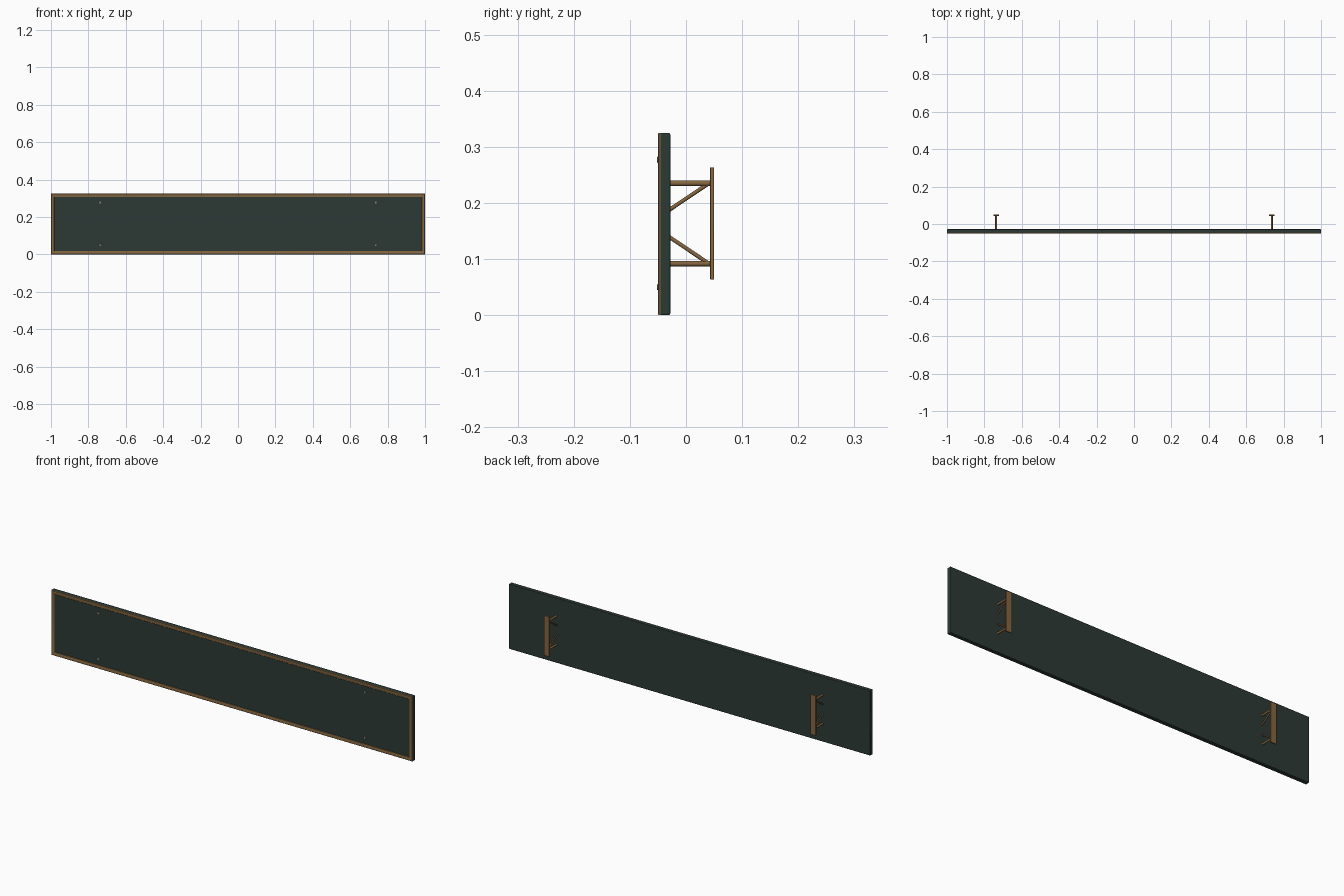
import bpy, bmesh, math
from mathutils import Vector

if "Cube" in bpy.data.objects:
    bpy.data.objects.remove(bpy.data.objects["Cube"])

def material(name, rgb):
    m = bpy.data.materials.new(name)
    m.diffuse_color = (*rgb, 1)
    m.use_nodes = True
    m.node_tree.nodes["Principled BSDF"].inputs["Base Color"].default_value = m.diffuse_color
    return m

GREEN = material("dark green paint", (0.025, 0.042, 0.035))
BROWN = material("bronze brown", (0.235, 0.135, 0.053))
STEEL = material("screw metal", (0.30, 0.27, 0.20))
H, MID = 0.325, 0.1635

def finish(ob, name, mat, bevel=0):
    ob.name = name
    ob.data.materials.append(mat)
    if bevel:
        b = ob.modifiers.new("bevel", 'BEVEL')
        b.width, b.segments = bevel, 3
    bpy.ops.object.select_all(action='DESELECT')
    ob.select_set(True)
    bpy.context.view_layer.objects.active = ob
    bpy.ops.object.shade_smooth_by_angle(angle=math.radians(35))
    return ob

def box(name, mat, lo, hi, bevel=0):
    lo, hi = Vector(lo), Vector(hi)
    bpy.ops.mesh.primitive_cube_add(size=1, location=(lo + hi) / 2)
    ob = bpy.context.object
    ob.scale = hi - lo
    bpy.ops.object.transform_apply(location=False, rotation=False, scale=True)
    return finish(ob, name, mat, bevel)

def rod(name, mat, a, b, r, sides=16, bevel=0):
    a, b = Vector(a), Vector(b)
    bpy.ops.mesh.primitive_cylinder_add(vertices=sides, radius=r,
                                        depth=(b - a).length, location=(a + b) / 2)
    ob = bpy.context.object
    ob.rotation_euler = (b - a).to_track_quat('Z', 'Y').to_euler()
    return finish(ob, name, mat, bevel)

# sign board with softened edges
box("sign_board", GREEN, (-1, -0.047, 0), (1, -0.028, H), 0.003)

# mitred moulding around the front: profile of (inset, y) swept round the rectangle
profile = [(0.0005, -0.044), (0.0005, -0.0485), (0.002, -0.050), (0.009, -0.050),
           (0.012, -0.0485), (0.017, -0.0485), (0.019, -0.0465), (0.019, -0.044)]
bm = bmesh.new()
rings = [[bm.verts.new((sx * (1 - i), y, H / 2 + sz * (H / 2 - i))) for i, y in profile]
         for sx, sz in ((-1, -1), (1, -1), (1, 1), (-1, 1))]
n = len(profile)
for k in range(4):
    a, b = rings[k], rings[(k + 1) % 4]
    for j in range(n):
        bm.faces.new((a[j], b[j], b[(j + 1) % n], a[(j + 1) % n]))
bmesh.ops.recalc_face_normals(bm, faces=bm.faces)
me = bpy.data.meshes.new("front_frame")
bm.to_mesh(me)
bm.free()
frame = bpy.data.objects.new("front_frame", me)
bpy.context.collection.objects.link(frame)
finish(frame, "front_frame", BROWN)

# two wall brackets and the screws that hold them
for side, sx in (("left", -1), ("right", 1)):
    x = sx * 0.737
    box(side + "_wall_plate", BROWN, (x - 0.015, 0.043, MID - 0.1),
        (x + 0.015, 0.050, MID + 0.1), 0.0015)
    for level, sz in (("lower", -1), ("upper", 1)):
        tag = f"{side}_{level}"
        rod(tag + "_arm", BROWN, (x, -0.029, MID + sz * 0.0715),
            (x, 0.044, MID + sz * 0.0715), 0.005)
        rod(tag + "_brace", BROWN, (x, -0.030, MID + sz * 0.024),
            (x, 0.040, MID + sz * 0.071), 0.0035)
        rod(tag + "_screw", STEEL, (x, -0.045, MID + sz * 0.1135),
            (x, -0.0515, MID + sz * 0.1135), 0.0055, 16, 0.001)
